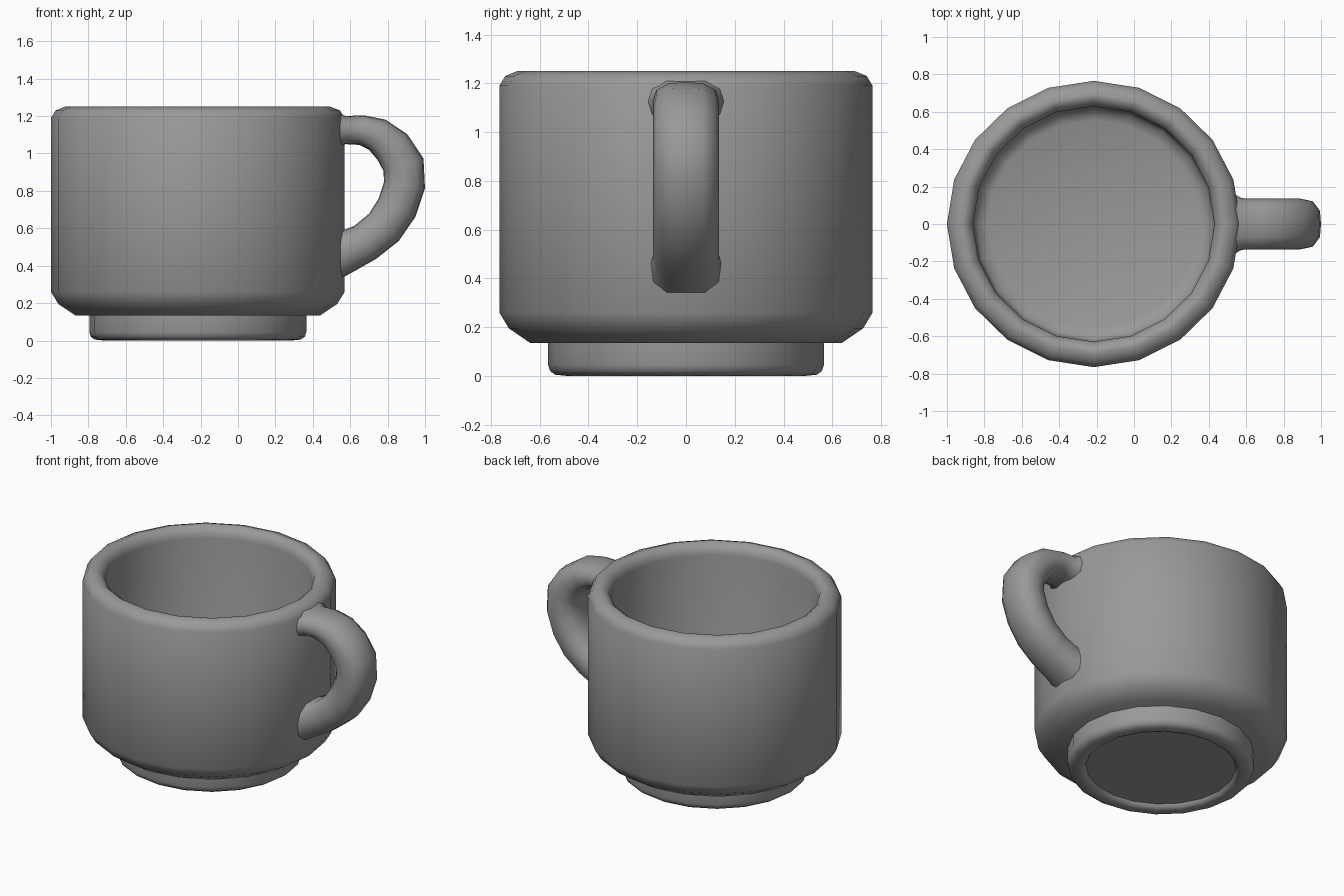
import bpy, bmesh, math
from mathutils import Vector

if "Cube" in bpy.data.objects:
    bpy.data.objects.remove(bpy.data.objects["Cube"])

SIDES = 20
CENTRE_X = -0.215
DEPTH_RATIO = 0.975

clay = bpy.data.materials.new("grey_ceramic")
clay.use_nodes = True
GREY = (0.32, 0.32, 0.32, 1)
clay.diffuse_color = GREY
clay.node_tree.nodes["Principled BSDF"].inputs["Base Color"].default_value = GREY


def skin(name, rings, angle):
    """Bridge a list of point rings into a closed, smooth-shaded solid."""
    bm = bmesh.new()
    loops = [[bm.verts.new(p) for p in ring] for ring in rings]
    n = len(loops[0])
    for a, b in zip(loops, loops[1:]):
        for i in range(n):
            j = (i + 1) % n
            bm.faces.new((a[i], a[j], b[j], b[i]))
    bm.faces.new(loops[0])
    bm.faces.new(loops[-1])
    bmesh.ops.recalc_face_normals(bm, faces=bm.faces)
    mesh = bpy.data.meshes.new(name)
    bm.to_mesh(mesh)
    bm.free()
    mesh.materials.append(clay)
    obj = bpy.data.objects.new(name, mesh)
    bpy.context.collection.objects.link(obj)
    bpy.ops.object.select_all(action="DESELECT")
    obj.select_set(True)
    bpy.context.view_layer.objects.active = obj
    bpy.ops.object.shade_smooth_by_angle(angle=math.radians(angle))
    return obj


def lathe(name, profile):
    """Revolve (radius, height) pairs around the cup axis."""
    turns = [math.tau * i / SIDES for i in range(SIDES)]
    rings = [[(CENTRE_X + r * math.cos(t), DEPTH_RATIO * r * math.sin(t), z)
              for t in turns] for r, z in profile]
    return skin(name, rings, 50)


# Cup body: underside, outer wall, rounded rim, inner wall, floor
lathe("cup_body", [
    (0.655, 0.135), (0.745, 0.195), (0.785, 0.26), (0.785, 1.19),
    (0.76, 1.23), (0.71, 1.25), (0.685, 1.245), (0.655, 1.22),
    (0.645, 1.18), (0.645, 0.32), (0.625, 0.27), (0.57, 0.25)])

# Foot ring with a shallow recess underneath
lathe("foot", [
    (0.465, 0.03), (0.475, 0.01), (0.50, 0.0), (0.55, 0.005),
    (0.572, 0.02), (0.58, 0.045), (0.58, 0.14)])

# Handle: (x, z, half thickness, half width) along the loop
path = [(0.52, 1.125, 0.10, 0.17), (0.575, 1.125, 0.075, 0.138),
        (0.66, 1.125, 0.08, 0.135), (0.745, 1.10, 0.092, 0.135),
        (0.825, 1.035, 0.105, 0.135), (0.885, 0.94, 0.112, 0.135),
        (0.89, 0.83, 0.111, 0.135), (0.85, 0.71, 0.11, 0.135),
        (0.78, 0.605, 0.108, 0.135), (0.68, 0.525, 0.106, 0.135),
        (0.58, 0.475, 0.112, 0.135), (0.52, 0.455, 0.125, 0.15)]
# Rounded cross-section: (across width, across thickness)
half = [(0, 1), (0.52, 0.95), (0.9, 0.6), (1, 0), (0.9, -0.6), (0.52, -0.95)]
section = half + [(-w, -t) for w, t in half]

rings = []
for i, (x, z, thick, width) in enumerate(path):
    before, after = path[max(i - 1, 0)], path[min(i + 1, len(path) - 1)]
    along = Vector((after[0] - before[0], after[1] - before[1])).normalized()
    rings.append([(x - along.y * t * thick, w * width, z + along.x * t * thick)
                  for w, t in section])
skin("handle", rings, 60)
